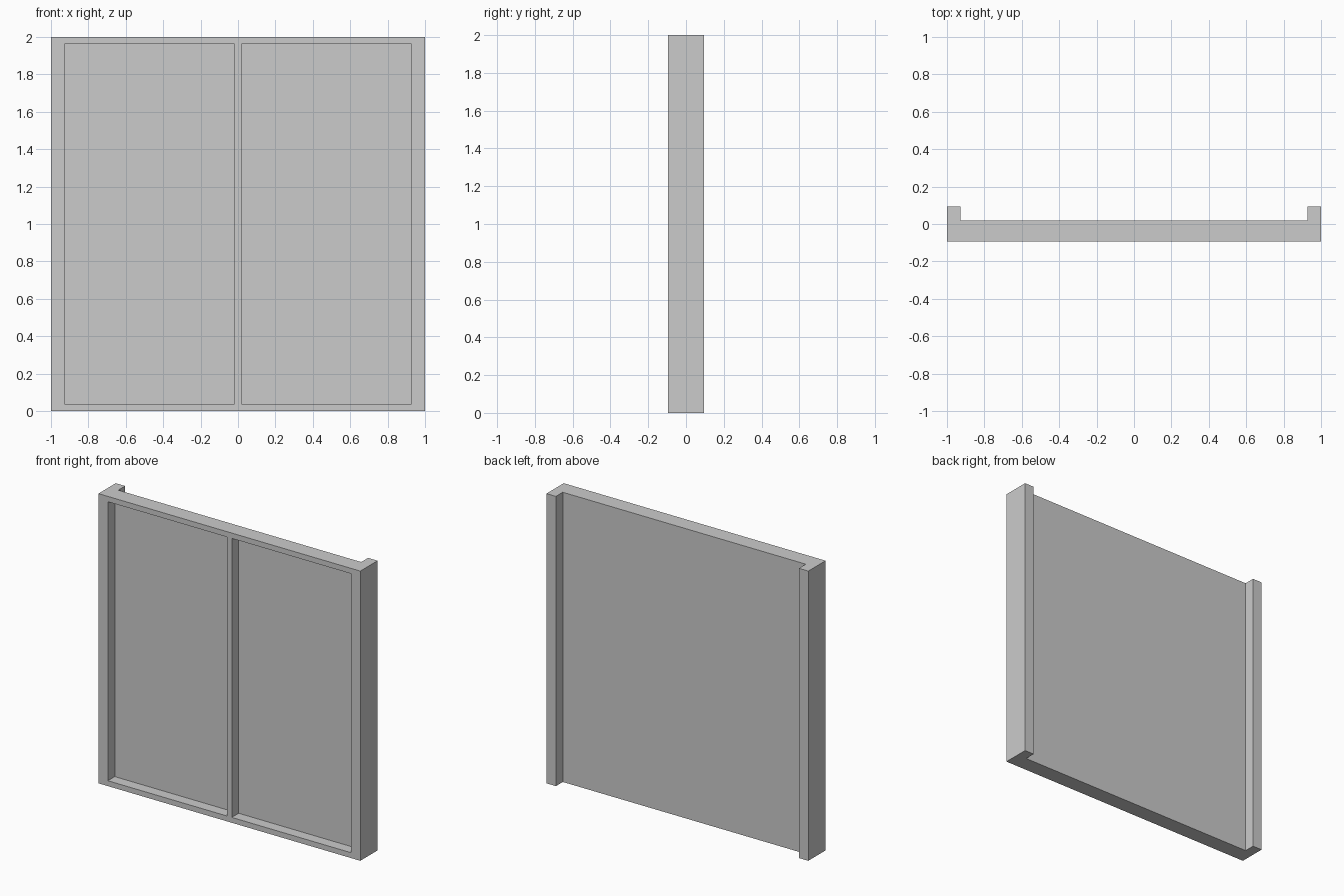
import bpy, bmesh

if "Cube" in bpy.data.objects:
    bpy.data.objects.remove(bpy.data.objects["Cube"])

W, H, D = 1.0, 2.0, 0.094      # half width, height, half depth
POST = 0.072                   # side post width
RAIL = 0.037                   # top and bottom rail height, mullion width
PANEL = 0.019                  # half thickness of the back panel


def extrude_profile(name, points, z0, z1):
    bm = bmesh.new()
    face = bm.faces.new([bm.verts.new((x, y, z0)) for x, y in points])
    out = bmesh.ops.extrude_face_region(bm, geom=[face])
    verts = [v for v in out["geom"] if isinstance(v, bmesh.types.BMVert)]
    bmesh.ops.translate(bm, verts=verts, vec=(0, 0, z1 - z0))
    bmesh.ops.recalc_face_normals(bm, faces=bm.faces)
    mesh = bpy.data.meshes.new(name)
    bm.to_mesh(mesh)
    bm.free()
    obj = bpy.data.objects.new(name, mesh)
    bpy.context.collection.objects.link(obj)
    return obj


# Frame: channel-shaped plan with two rear-facing posts
half = [(W, -D), (W, D), (W - POST, D), (W - POST, PANEL)]
frame = extrude_profile("window_frame",
                        half + [(-x, y) for x, y in reversed(half)], 0, H)

# Front recesses either side of the mullion
for side, s in (("left", -1), ("right", 1)):
    x0, x1 = s * RAIL / 2, s * (W - POST)
    cutter = extrude_profile(side + "_recess_cutter",
                             [(x0, -D - 0.1), (x1, -D - 0.1), (x1, -PANEL), (x0, -PANEL)],
                             RAIL, H - RAIL)
    cutter.hide_render = True
    cutter.display_type = 'WIRE'
    cut = frame.modifiers.new(side + "_recess", 'BOOLEAN')
    cut.operation = 'DIFFERENCE'
    cut.solver = 'EXACT'
    cut.object = cutter
